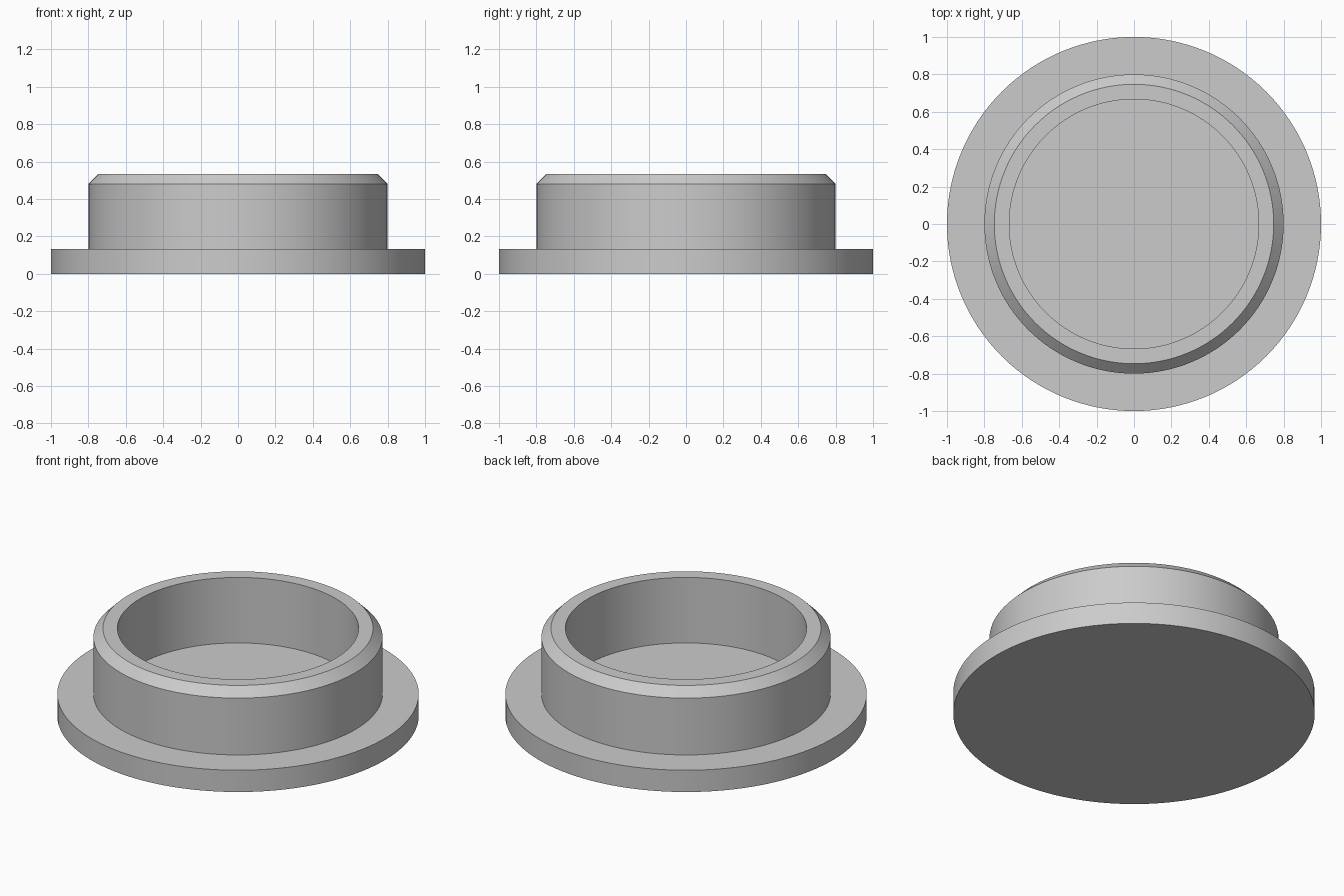
import bpy, bmesh, math

cube = bpy.data.objects.get("Cube")
if cube:
    bpy.data.objects.remove(cube, do_unlink=True)

SEGMENTS = 128
FLANGE_TOP, CHAMFER_START, RIM_TOP = 0.133, 0.48, 0.533
FLANGE_R, COLLAR_R, RIM_R, BORE_R = 1.0, 0.8, 0.747, 0.667

# Plain grey material
grey = bpy.data.materials.new("plain_grey")
grey.use_nodes = True
colour = (0.6, 0.6, 0.6, 1)
grey.diffuse_color = colour
grey.node_tree.nodes["Principled BSDF"].inputs["Base Color"].default_value = colour


def lathe(name, profile):
    """Revolve a (radius, height) profile about z and cap both ends."""
    bm = bmesh.new()
    rings = []
    for r, z in profile:
        rings.append([bm.verts.new((r * math.cos(a), r * math.sin(a), z))
                      for a in (math.tau * i / SEGMENTS for i in range(SEGMENTS))])
    for low, high in zip(rings, rings[1:]):
        for i in range(SEGMENTS):
            j = (i + 1) % SEGMENTS
            bm.faces.new((low[i], low[j], high[j], high[i]))
    bm.faces.new(rings[0][::-1])
    bm.faces.new(rings[-1])
    bmesh.ops.recalc_face_normals(bm, faces=bm.faces)
    mesh = bpy.data.meshes.new(name)
    bm.to_mesh(mesh)
    bm.free()
    mesh.materials.append(grey)
    obj = bpy.data.objects.new(name, mesh)
    bpy.context.collection.objects.link(obj)
    return obj


# Flanged cap: wide base, chamfered collar, and a blind recess
cap = lathe("flanged_cap", [
    (FLANGE_R, 0), (FLANGE_R, FLANGE_TOP),
    (COLLAR_R, FLANGE_TOP), (COLLAR_R, CHAMFER_START),
    (RIM_R, RIM_TOP), (BORE_R, RIM_TOP),
    (BORE_R, FLANGE_TOP),
])

# Smooth round walls, crisp edges
bpy.ops.object.select_all(action="DESELECT")
cap.select_set(True)
bpy.context.view_layer.objects.active = cap
bpy.ops.object.shade_smooth_by_angle(angle=math.radians(30))
